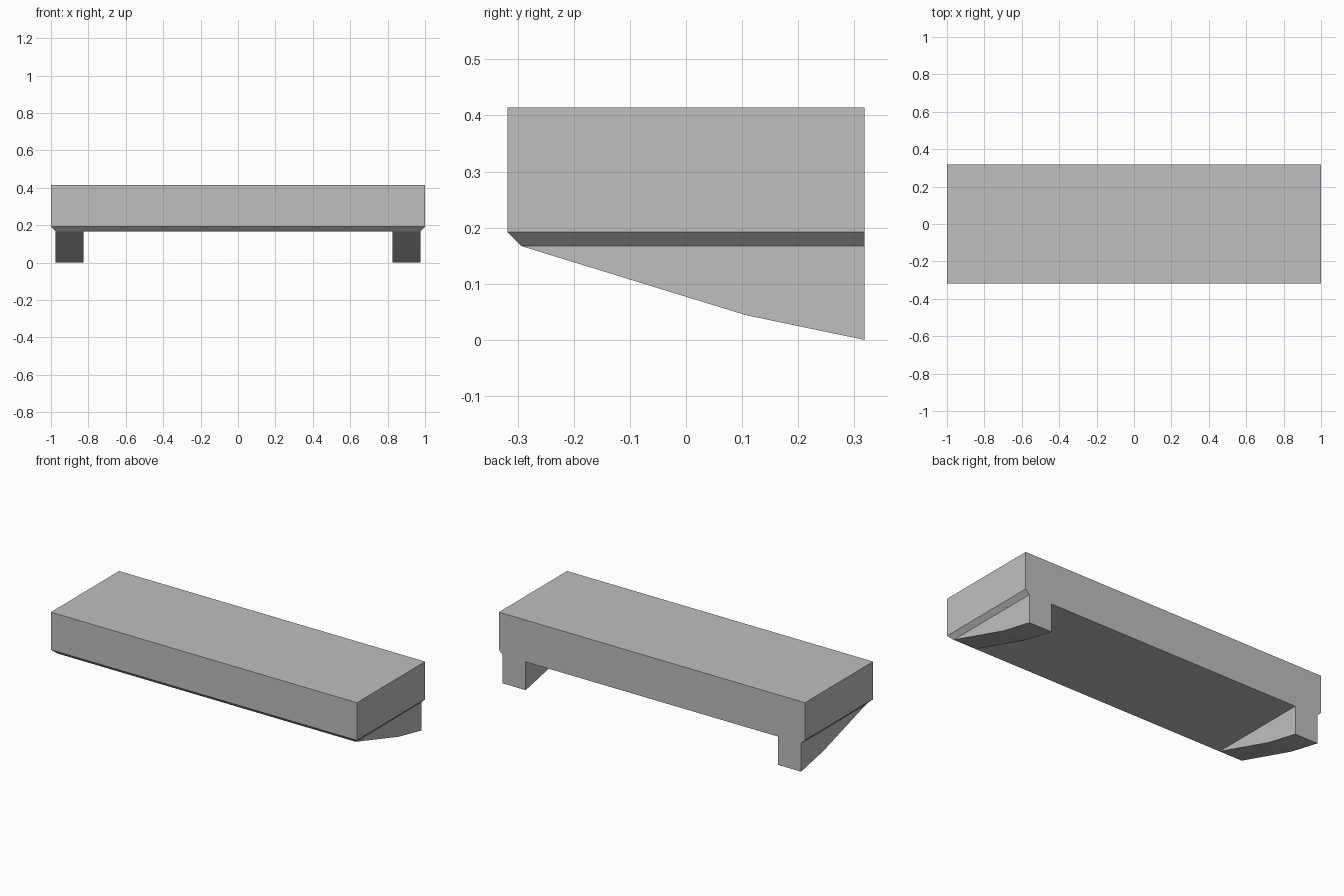
import bpy

cube = bpy.data.objects.get("Cube")
if cube:
    bpy.data.objects.remove(cube, do_unlink=True)

# One plain grey for the whole shelf
grey = bpy.data.materials.new("plain grey")
grey.use_nodes = True
colour = (0.52, 0.52, 0.52, 1)
grey.diffuse_color = colour
grey.node_tree.nodes["Principled BSDF"].inputs["Base Color"].default_value = colour

HALF_X, HALF_Y = 1.0, 0.318
TOP, LIP, UNDER = 0.414, 0.192, 0.167
CHAMFER = 0.025


def loft(name, rings):
    """Closed solid through matching rings of points, flat shaded."""
    n = len(rings[0])
    verts = [p for ring in rings for p in ring]
    faces = [tuple(reversed(range(n))), tuple(range(len(verts) - n, len(verts)))]
    for k in range(len(rings) - 1):
        for i in range(n):
            j = (i + 1) % n
            faces.append((k * n + i, k * n + j, (k + 1) * n + j, (k + 1) * n + i))
    mesh = bpy.data.meshes.new(name)
    mesh.from_pydata(verts, [], faces)
    mesh.materials.append(grey)
    mesh.update()
    obj = bpy.data.objects.new(name, mesh)
    bpy.context.collection.objects.link(obj)
    return obj


def slab_ring(z, inset):
    """Rectangle inset at the front and sides, flush at the back."""
    x, front = HALF_X - inset, inset - HALF_Y
    return [(-x, front, z), (x, front, z), (x, HALF_Y, z), (-x, HALF_Y, z)]


# Thick slab with its lower edge chamfered on three sides
loft("shelf_slab", [slab_ring(UNDER, CHAMFER), slab_ring(LIP, 0), slab_ring(TOP, 0)])

# Two tapered brackets that deepen towards the back
profile = [(CHAMFER - HALF_Y, UNDER), (0.107, 0.044), (HALF_Y, 0), (HALF_Y, UNDER)]
for name, x0, x1 in (("left_bracket", 0.825, 0.975), ("right_bracket", -0.975, -0.825)):
    loft(name, [[(x, y, z) for y, z in profile] for x in (x0, x1)])
